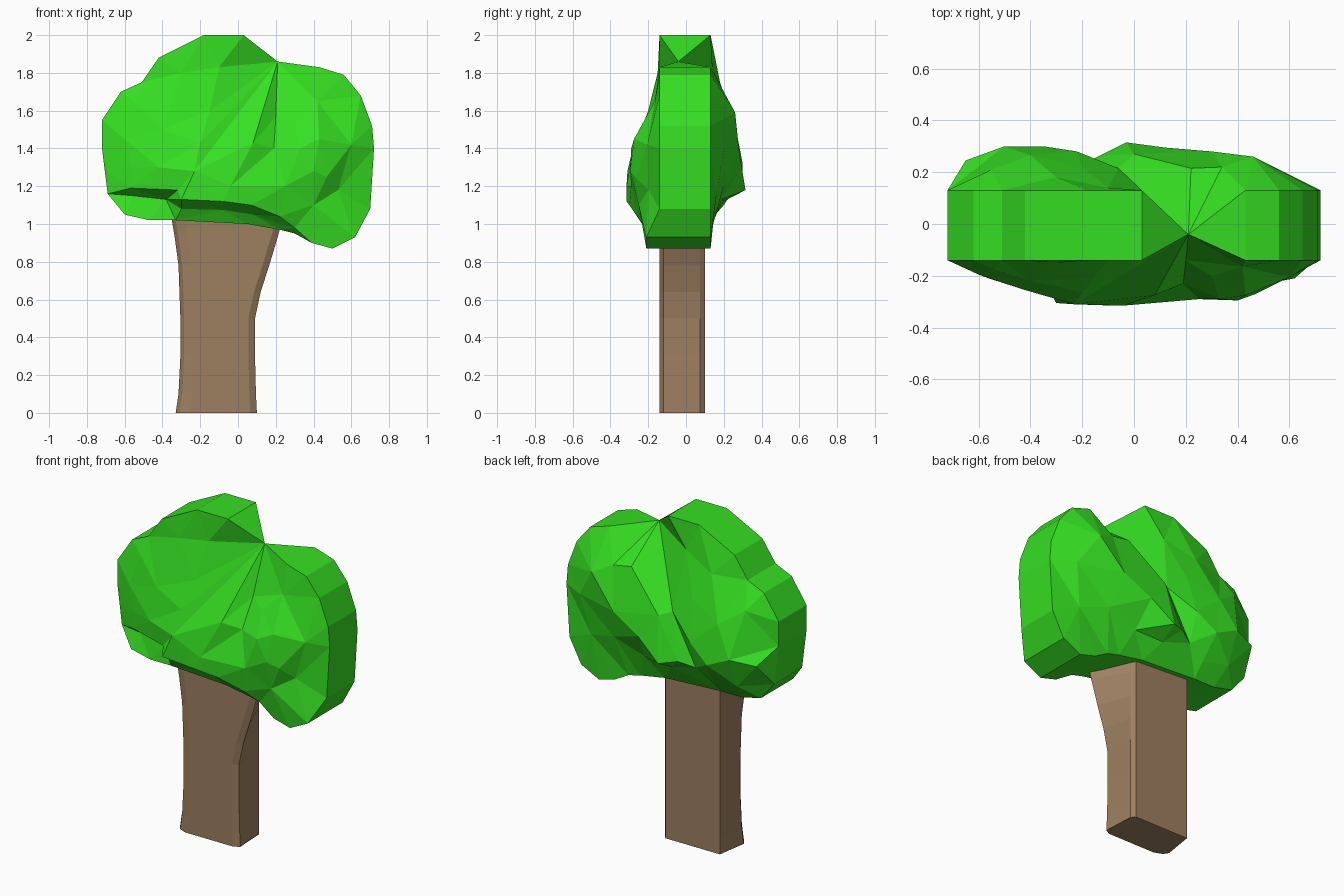
import bpy
import bmesh
from mathutils import Vector
from mathutils.geometry import delaunay_2d_cdt

default_cube = bpy.data.objects.get("Cube")
if default_cube:
    bpy.data.objects.remove(default_cube, do_unlink=True)


def make_material(name, colour):
    material = bpy.data.materials.new(name)
    material.use_nodes = True
    material.diffuse_color = (*colour, 1)
    shader = next(n for n in material.node_tree.nodes if n.type == "BSDF_PRINCIPLED")
    shader.inputs["Base Color"].default_value = (*colour, 1)
    shader.inputs["Roughness"].default_value = 0.9
    return material


def finish_object(name, bm, material):
    """Turn a bmesh into a flat shaded object with outward normals."""
    bmesh.ops.recalc_face_normals(bm, faces=bm.faces)
    mesh = bpy.data.meshes.new(name)
    bm.to_mesh(mesh)
    bm.free()
    mesh.materials.append(material)
    part = bpy.data.objects.new(name, mesh)
    bpy.context.collection.objects.link(part)
    return part


leaf_green = make_material("leaf green", (0.036, 0.74, 0.016))
bark_brown = make_material("bark brown", (0.34, 0.215, 0.118))

# Crown outline (x, z), clockwise from the top; the notch is one shared point
NOTCH = (.21, 1.86, -.04)
OUTLINE = [
    (-.18, 2), (.03, 2), NOTCH[:2], (.43, 1.83), (.56, 1.79), (.65, 1.68),
    (.71, 1.52), (.72, 1.4), (.7, 1.08), (.62, .93), (.5, .87), (.39, .9),
    (.3, .95), (.22, .97), (.05, 1), (-.33, 1.02), (-.47, 1.02), (-.6, 1.05),
    (-.69, 1.16), (-.72, 1.4), (-.72, 1.55), (-.62, 1.7), (-.51, 1.75), (-.42, 1.88),
]

# Creases (x, z, y) running down from the notch, and the fold over the lower lip
FRONT_CREASES = [
    [NOTCH, (-.23, 1.28, -.31)],
    [NOTCH, (.08, 1.43, -.275), (.19, 1.4, -.23), (.2, 1.57, -.14), NOTCH],
    [(.2, 1.57, -.14), (.3, 1.54, -.2), (.42, 1.65, -.165)],
    [(-.54, 1.64, -.175), (-.6, 1.45, -.195)],
    [(-.69, 1.27, -.15), (-.57, 1.19, -.2), (-.32, 1.18, -.27), (-.3, 1.13, -.305),
     (-.08, 1.12, -.315), (.07, 1.1, -.3), (.22, 1.04, -.26), (.3, .98, -.22)],
    [(-.56, 1.15, -.15), (-.38, 1.13, -.17), (-.3, 1.08, -.22),
     (-.08, 1.075, -.22), (.08, 1.05, -.22), (.22, 1, -.21)],
]
FRONT_BULGES = [
    (-.3, 1.8, -.15), (-.1, 1.83, -.14), (-.15, 1.6, -.2), (-.4, 1.5, -.22),
    (-.2, 1.43, -.265), (-.42, 1.3, -.255), (-.56, 1.3, -.21), (-.04, 1.2, -.315),
    (.43, 1.45, -.275), (.33, 1.4, -.29), (.4, 1.28, -.295), (.6, 1.42, -.205),
    (.47, 1.25, -.27), (.53, 1.18, -.2), (.25, 1.2, -.29), (.4, 1.1, -.25),
]

# Rear groove between the lobes, and the ridge beside it
BACK_CREASES = [
    [NOTCH, (-.06, 1.47, .215), (-.22, 1.17, .22)],
    [(.46, 1.59, .26), (.34, 1.65, .22), (.22, 1.67, .215),
     (0, 1.45, .27), (-.03, 1.18, .315)],
]
BACK_BULGES = [
    (.3, 1.4, .28), (.12, 1.3, .295), (.58, 1.4, .2), (.15, 1.13, .19),
    (.35, 1.2, .2), (.53, 1.15, .16), (-.1, 1.83, .14), (-.04, 1.12, .2),
    (-.13, 1.2, .265), (-.3, 1.75, .18), (-.2, 1.58, .22), (-.22, 1.35, .28),
    (-.4, 1.5, .265), (-.55, 1.6, .21), (-.5, 1.32, .3), (-.35, 1.25, .3),
    (-.65, 1.3, .245), (-.5, 1.13, .22), (-.33, 1.1, .2),
]


def add_crown_side(bm, rim, creases, bulges):
    """Triangulate one side along its creases and push it out in y."""
    verts = list(rim)
    index = {point: i for i, point in enumerate(OUTLINE)}
    for x, z, y in sum(creases, []) + bulges:
        if (x, z) not in index:
            index[x, z] = len(verts)
            verts.append(bm.verts.new((x, y, z)))

    count = len(rim)
    edges = [(i, (i + 1) % count) for i in range(count)]
    for chain in creases:
        for start, end in zip(chain, chain[1:]):
            edges.append((index[start[:2]], index[end[:2]]))

    result = delaunay_2d_cdt([Vector(p) for p in index], edges, [], 1, 1e-5)
    faces, sources = result[2], result[3]
    for face in faces:
        bm.faces.new([verts[sources[i][0]] for i in face])


def build_crown():
    bm = bmesh.new()
    front, back = [], []
    for x, z in OUTLINE:
        if (x, z) == NOTCH[:2]:
            shared = bm.verts.new((x, NOTCH[2], z))
            front.append(shared)
            back.append(shared)
            continue
        # The rim swells forward along the lower lip and the drooping lobe
        front_y = -0.21 if z < 0.94 else -0.18 if z < 1.06 else -0.14
        front.append(bm.verts.new((x, front_y, z)))
        back.append(bm.verts.new((x, 0.13, z)))

    # Flat band between the two rims
    for i, start in enumerate(front):
        j = (i + 1) % len(front)
        ring = [start, front[j], back[j], back[i]]
        bm.faces.new(list(dict.fromkeys(ring)))

    add_crown_side(bm, front, FRONT_CREASES, FRONT_BULGES)
    add_crown_side(bm, back, BACK_CREASES, BACK_BULGES)
    return finish_object("leafy_crown", bm, leaf_green)


def build_trunk():
    bm = bmesh.new()
    # Height, left edge and right edge of the flared front; the back is straight
    sections = [
        (0, -.33, .1), (.1, -.315, .095), (.3, -.305, .09), (.5, -.305, .09),
        (.64, -.31, .12), (.78, -.315, .165), (.93, -.335, .21), (1.08, -.36, .25),
    ]
    rings = []
    for z, low, high in sections:
        section = [
            (low, -.09), (low + .02, -.12), (low + .07, -.14),
            (high - .035, -.14), (high, -.12),
            (.09, .075), (.07, .1), (-.3, .1),
        ]
        rings.append([bm.verts.new((x, y, z)) for x, y in section])
    for lower, upper in zip(rings, rings[1:]):
        for i in range(len(lower)):
            j = (i + 1) % len(lower)
            bm.faces.new((lower[i], lower[j], upper[j], upper[i]))
    bm.faces.new(rings[0])
    bm.faces.new(rings[-1])
    return finish_object("tree_trunk", bm, bark_brown)


build_crown()
build_trunk()
